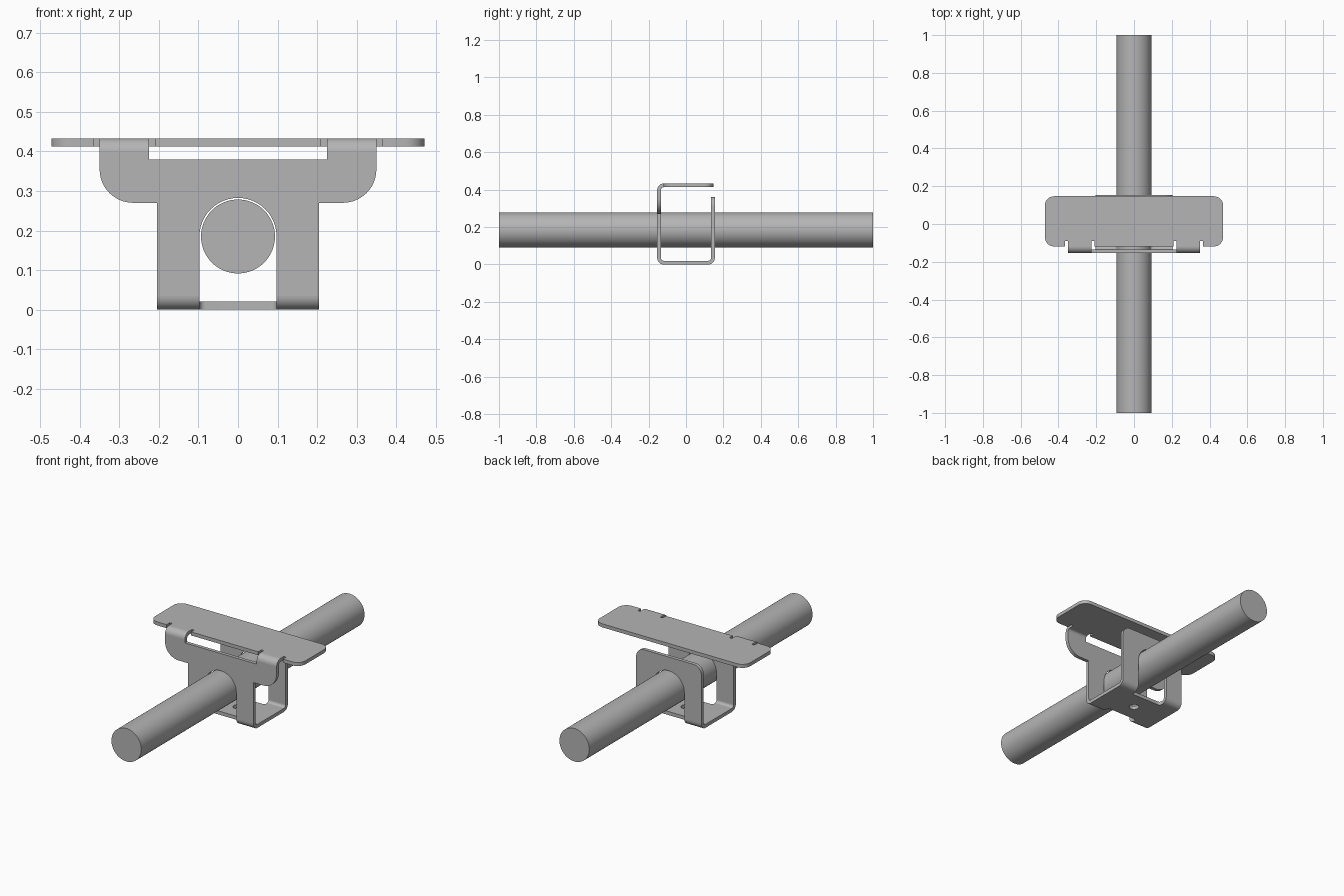
import bpy, bmesh, math
from mathutils import Vector

cube = bpy.data.objects.get("Cube")
if cube:
    bpy.data.objects.remove(cube, do_unlink=True)

steel = bpy.data.materials.new("grey_steel")
steel.use_nodes = True
GREY = (0.46, 0.46, 0.46, 1)
steel.diffuse_color = GREY
steel.node_tree.nodes["Principled BSDF"].inputs["Base Color"].default_value = GREY

T = 0.02              # sheet thickness
Y = 0.154             # outer face of front and back walls
R = 0.035             # outer bend radius
TOP = 0.433           # upper face of the top plate
SLOT = 0.0975         # half width of the rod slot
LEG = 0.205           # half width of the channel
ROD_Z, ROD_R = 0.185, 0.0935

MAP = {"XZ": lambda u, v, d: (u, d, v),
       "XY": lambda u, v, d: (u, v, d),
       "YZ": lambda u, v, d: (d, u, v)}


def rounded(corners, steps=12):
    """Closed outline from (u, v[, radius]) corners."""
    out = []
    n = len(corners)
    for i, c in enumerate(corners):
        p = Vector(c[:2])
        r = c[2] if len(c) > 2 else 0
        if not r:
            out.append(p)
            continue
        a = (Vector(corners[i - 1][:2]) - p).normalized()
        b = (Vector(corners[(i + 1) % n][:2]) - p).normalized()
        centre = p + (a + b) * r      # all corners are right angles
        for k in range(steps + 1):
            t = k / steps * math.pi / 2
            out.append(centre - b * r * math.cos(t) - a * r * math.sin(t))
    return [p for i, p in enumerate(out) if (p - out[i - 1]).length > 1e-5]


def mirrored(half):
    return rounded(half + [(-c[0],) + tuple(c[1:]) for c in reversed(half)])


def prism(name, outline, plane, d0, d1):
    bm = bmesh.new()
    face = bm.faces.new([bm.verts.new(MAP[plane](p[0], p[1], d0)) for p in outline])
    ext = bmesh.ops.extrude_face_region(bm, geom=[face], use_keep_orig=True)
    verts = [g for g in ext["geom"] if isinstance(g, bmesh.types.BMVert)]
    bmesh.ops.translate(bm, verts=verts, vec=MAP[plane](0, 0, d1 - d0))
    bmesh.ops.recalc_face_normals(bm, faces=bm.faces)
    mesh = bpy.data.meshes.new(name)
    bm.to_mesh(mesh)
    bm.free()
    mesh.materials.append(steel)
    ob = bpy.data.objects.new(name, mesh)
    bpy.context.collection.objects.link(ob)
    return ob


def circle(u, v, r, n):
    return [(u + r * math.cos(math.tau * i / n), v + r * math.sin(math.tau * i / n))
            for i in range(n)]


def bend(name, sy, sz, z, x0, x1, steps=10):
    """Quarter bend joining a wall to a level plate."""
    arc = [k / steps * math.pi / 2 for k in range(steps + 1)]
    pts = [(sy * (Y - R + r * math.cos(t)), z + sz * r * math.sin(t))
           for r, ts in ((R, arc), (R - T, arc[::-1])) for t in ts]
    return prism(name, pts, "YZ", x0, x1)


# Rod
parts = [prism("rod", circle(0, ROD_Z, ROD_R, 64), "XZ", -1, 1)]

# Walls with arched slots
arch = [(SLOT, ROD_Z + SLOT, SLOT), (SLOT, R), (LEG, R)]
front = arch + [(LEG, 0.27), (0.35, 0.27, 0.085), (0.35, TOP - R),
                (0.225, TOP - R), (0.225, 0.38)]
parts.append(prism("front_wall", mirrored(front), "XZ", -Y, -Y + T))
parts.append(prism("back_wall", mirrored(arch + [(LEG, 0.36, 0.05)]), "XZ", Y - T, Y))

# Bottom plate, notched for the slots, with a round hole
E = Y - R
bottom = [(SLOT, -0.1, 0.015), (SLOT, -E), (LEG, -E), (LEG, E), (SLOT, E), (SLOT, 0.1, 0.015)]
plate = prism("bottom_plate", mirrored(bottom), "XY", 0, T)
parts.append(plate)
cutter = prism("hole_cutter", circle(0, 0, 0.026, 32), "XY", -0.05, 0.05)
cutter.hide_render = True
cutter.hide_set(True)
hole = plate.modifiers.new("hole", "BOOLEAN")
hole.operation, hole.solver, hole.object = "DIFFERENCE", "EXACT", cutter

# Top plate with bend relief cuts
N = -0.09
top = [(0.21, -E), (0.21, N), (0.225, N), (0.225, -E), (0.35, -E), (0.35, N),
       (0.365, N), (0.365, -E), (0.472, -E, 0.05), (0.472, 0.147, 0.05)]
parts.append(prism("top_plate", mirrored(top), "XY", TOP - T, TOP))

# Bends on both sides
for side, s in (("left", 1), ("right", -1)):
    parts.append(bend(side + "_front_bend", -1, -1, R, s * SLOT, s * LEG))
    parts.append(bend(side + "_back_bend", 1, -1, R, s * SLOT, s * LEG))
    parts.append(bend(side + "_top_bend", -1, 1, TOP - R, s * 0.225, s * 0.35))

# Smooth round surfaces, keep sheet edges sharp
bpy.ops.object.select_all(action="DESELECT")
for ob in parts:
    ob.select_set(True)
bpy.context.view_layer.objects.active = parts[0]
bpy.ops.object.shade_smooth_by_angle(angle=math.radians(30))
